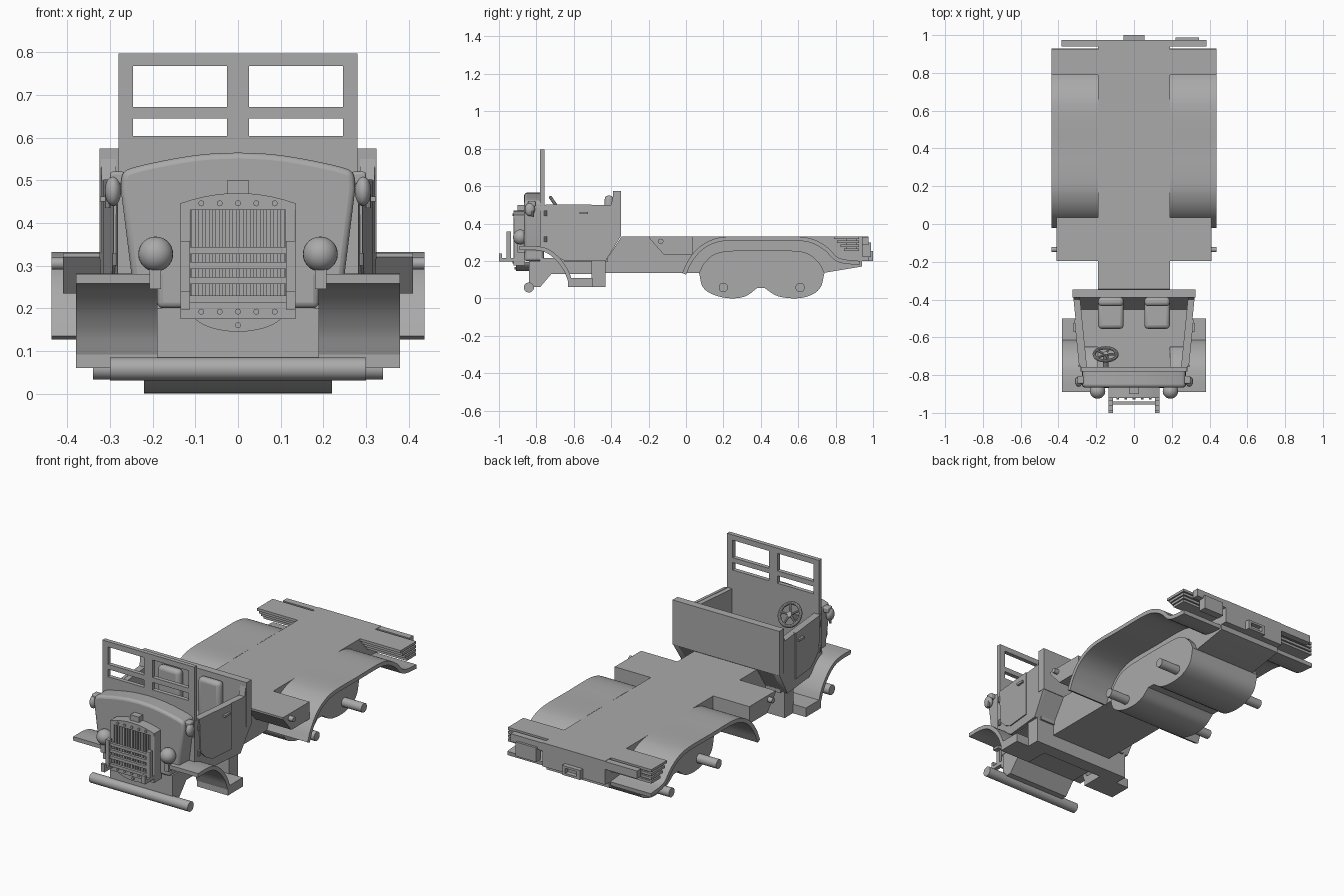
import bpy, bmesh, math
from mathutils import Vector, Matrix

cube = bpy.data.objects.get("Cube")
if cube:
    bpy.data.objects.remove(cube, do_unlink=True)

grey = bpy.data.materials.new("primer_grey")
grey.use_nodes = True
colour = (0.4, 0.4, 0.4, 1)
grey.diffuse_color = colour
grey.node_tree.nodes["Principled BSDF"].inputs["Base Color"].default_value = colour


def finish(name, bm, bevel=0):
    bmesh.ops.recalc_face_normals(bm, faces=bm.faces)
    mesh = bpy.data.meshes.new(name)
    bm.to_mesh(mesh)
    bm.free()
    mesh.materials.append(grey)
    obj = bpy.data.objects.new(name, mesh)
    bpy.context.collection.objects.link(obj)
    if bevel:
        mod = obj.modifiers.new("soft_edges", "BEVEL")
        mod.width, mod.segments, mod.limit_method = bevel, 3, "ANGLE"
        mod.angle_limit = math.radians(50)
    return obj


def prism(name, profile, lo, hi, axis="x", bevel=0, warp=None):
    """Extrude a closed 2D profile along an axis."""
    place = {"x": lambda p, d: (d, p[0], p[1]), "y": lambda p, d: (p[0], d, p[1])}[axis]
    bm = bmesh.new()
    face = bm.faces.new([bm.verts.new(place(p, lo)) for p in profile])
    out = bmesh.ops.extrude_face_region(bm, geom=[face])
    move = Vector(place((0, 0), hi - lo))
    bmesh.ops.translate(bm, vec=move, verts=[v for v in out["geom"] if isinstance(v, bmesh.types.BMVert)])
    if warp:
        for v in bm.verts:
            v.co = warp(v.co)
    return finish(name, bm, bevel)


def box(name, x, y, z, bevel=0):
    return prism(name, [(x[0], z[0]), (x[1], z[0]), (x[1], z[1]), (x[0], z[1])], y[0], y[1], "y", bevel)


def rod(name, a, b, r, sides=20):
    a, b = Vector(a), Vector(b)
    bm = bmesh.new()
    turn = (b - a).to_track_quat("Z", "Y").to_matrix().to_4x4()
    bmesh.ops.create_cone(bm, cap_ends=True, segments=sides, radius1=r, radius2=r,
                          depth=(b - a).length, matrix=Matrix.Translation((a + b) / 2) @ turn)
    return finish(name, bm)


def ball(name, centre, size):
    bm = bmesh.new()
    bmesh.ops.create_uvsphere(bm, u_segments=24, v_segments=14, radius=1,
                              matrix=Matrix.Translation(centre) @ Matrix.Diagonal((*size, 1)))
    return finish(name, bm)


def smooth_path(pts, steps=5):
    """Catmull-Rom curve through the points."""
    p = [Vector(q) for q in pts]
    p = [2 * p[0] - p[1]] + p + [2 * p[-1] - p[-2]]
    out = []
    for a, b, c, d in zip(p, p[1:], p[2:], p[3:]):
        for i in range(steps):
            t = i / steps
            out.append(0.5 * (2 * b + (c - a) * t + (2 * a - 5 * b + 4 * c - d) * t * t
                              + (3 * b - a - 3 * c + d) * t ** 3))
    return out + [p[-2]]


def ribbon(path, t):
    """Closed profile of a curved sheet lying below the path."""
    under = []
    for i, q in enumerate(path):
        d = (path[min(i + 1, len(path) - 1)] - path[max(i - 1, 0)]).normalized()
        under.append(q + Vector((d.y, -d.x)) * t)
    return path + under[::-1]


def span(s, a, b):
    return tuple(sorted((s * a, s * b)))


sides = (("right", -1), ("left", 1))

# Chassis and flat deck
prism("chassis", [(-.43, .135), (.73, .135), (.94, .17), (.94, .21), (-.43, .21)], -.19, .19)
prism("deck", [(-.43, .2), (-.345, .33), (.975, .33), (.975, .2)], -.19, .19)
prism("front_chassis", [(-.84, .2), (-.84, .06), (-.78, .06), (-.72, .13), (-.43, .13), (-.43, .2)], -.19, .19)
box("cross_block", (-.3, .3), (-.505, -.43), (.06, .2))
rod("bumper", (-.3, -.84, .058), (.3, -.84, .058), .027, 28)
lobes = smooth_path([(.07, .135), (.09, .06), (.15, .018), (.24, 0), (.32, .012), (.38, .055)])
lobes += smooth_path([(.42, .055), (.49, .012), (.59, 0), (.67, .018), (.72, .06), (.74, .135)])
lobes += smooth_path([(.72, .18), (.66, .235), (.56, .255), (.26, .255), (.15, .235), (.09, .18)])
prism("tandem_housing", lobes, -.22, .22)

# Fenders, steps, side boxes and slatted rear corners
front_arch = ribbon(smooth_path([(-.89, .28), (-.81, .28), (-.74, .265), (-.68, .22), (-.635, .16), (-.61, .1)]), .022)
rear_arch = ribbon(smooth_path([(-.02, .135), (.01, .2), (.06, .265), (.13, .31), (.22, .33), (.4, .33),
                                (.6, .33), (.69, .312), (.76, .27), (.82, .215), (.93, .2)]), .022)
for side, s in sides:
    prism(side + "_front_fender", front_arch, *span(s, .19, .38))
    box(side + "_step", span(s, .19, .38), (-.63, -.5), (.06, .11))
    prism(side + "_rear_fender", rear_arch, *span(s, .19, .437))
    prism(side + "_side_box", [(-.195, .33), (.035, .33), (.035, .235), (-.12, .235), (-.195, .32)],
          *span(s, .18, .41))
    rod(side + "_filler_cap", (s * .4, -.135, .305), (s * .437, -.135, .305), .014)
    for y in (.2, .61):
        rod(side + "_axle_stub", (s * .2, y, .058), (s * .34, y, .058), .025)
    for i in range(4):
        top = .33 - i * .021
        box(side + "_rear_slat", span(s, .18, .437), (.79 + i * .018, .925), (top - .014, top))
    box(side + "_slat_core", span(s, .18, .415), (.855, .915), (.255, .32))

# Tail bar, hitch and lamp
box("tail_bar", (-.385, .385), (.94, .975), (.285, .328))
box("tail_lamp", (.22, .345), (.945, .988), (.22, .298))
for z in (.2, .24):
    box("hitch_rail", (-.055, .055), (.94, 1), (z, z + .012))
for s in (-1, 1):
    box("hitch_cheek", span(s, .035, .055), (.94, 1), (.2, .252))

# Cowl with a gently arched top
roof = smooth_path([(.275, .48), (.27, .515), (.245, .53), (.16, .549), (.08, .561), (0, .565)])
half = [Vector((.19, .2)), Vector((.19, .265)), Vector((.248, .265))] + roof
prism("cowl", half + [Vector((-q.x, q.y)) for q in half[-2::-1]], -.865, -.76, "y", .014)

# Windscreen panel with four openings
box("dash_panel", (-.28, .28), (-.78, -.757), (.27, .604))
for x0, x1 in ((-.28, -.246), (-.026, .026), (.246, .28)):
    box("windscreen_post", (x0, x1), (-.78, -.757), (.604, .797))
for z0, z1 in ((.645, .672), (.768, .797)):
    box("windscreen_rail", (-.28, .28), (-.78, -.757), (z0, z1))


# Cab tub, widening toward the rear
def flare(s):
    return lambda co: Vector((co.x + s * (.282 + .1 * (co.y + .78)), co.y, co.z))


wall = [(-.78, .275), (-.7, .23), (-.65, .2), (-.43, .2), (-.35, .33), (-.35, .575),
        (-.385, .575), (-.4, .5), (-.78, .5)]
door = [(-.75, .502), (-.505, .502), (-.505, .25), (-.655, .25), (-.7, .275), (-.74, .315)]
for side, s in sides:
    prism(side + "_cab_wall", wall, *span(s, -.035, 0), warp=flare(s))
    prism(side + "_door", door, *span(s, -.01, .006), warp=flare(s))
    box(side + "_door_handle", span(s, .3, .323), (-.57, -.525), (.45, .462))
    for z in (.3, .44):
        rod(side + "_hinge", (s * .288, -.75, z), (s * .288, -.75, z + .03), .008, 10)
box("rear_wall", (-.325, .325), (-.39, -.347), (.33, .575))
prism("rear_wall_foot", [(-.43, .2), (-.35, .33), (-.39, .34), (-.46, .2)], -.31, .31)
box("cab_floor", (-.28, .28), (-.65, -.42), (.195, .215))
box("toe_board", (-.19, .19), (-.78, -.63), (.195, .215))

# Seats
for side, s in sides:
    box(side + "_seat_cushion", span(s, .055, .19), (-.555, -.4), (.26, .35), .02)
    box(side + "_seat_back", span(s, .055, .19), (-.435, -.388), (.3, .55), .02)

# Steering wheel
hub = Vector((-.15, -.69, .49))
tilt = Matrix.Rotation(math.radians(-55), 3, "X")
bpy.ops.mesh.primitive_torus_add(location=hub, rotation=(math.radians(-55), 0, 0), major_radius=.06,
                                 minor_radius=.009, major_segments=32, minor_segments=10)
wheel = bpy.context.object
wheel.name = "steering_wheel"
wheel.data.materials.append(grey)
rod("steering_column", hub + tilt @ Vector((0, 0, .008)), hub + tilt @ Vector((0, 0, -.11)), .014)
for i in range(5):
    a = math.tau * i / 5
    rod("wheel_spoke", hub, hub + tilt @ Vector((.06 * math.cos(a), .06 * math.sin(a), 0)), .006, 8)

# Radiator grille
arch = [(.135 - .027 * i, .47 - .024 * ((5 - i) / 5) ** 2) for i in range(11)]
box("grille_back", (-.125, .125), (-.9, -.86), (.18, .44))
prism("grille_top", [(-.135, .43), (.135, .43)] + arch, -.922, -.86, "y")
box("grille_bottom", (-.135, .135), (-.922, -.86), (.175, .215))
for s in (-1, 1):
    box("grille_cheek", span(s, .111, .135), (-.922, -.86), (.175, .445), .004)
for i in range(14):
    x = -.104 + i * .016
    box("grille_slat", (x - .005, x + .005), (-.915, -.89), (.21, .435))
chin = [(.11 * math.cos(a), .195 - .05 * math.sin(a)) for a in (math.pi * i / 16 for i in range(17))]
prism("nose_plate", chin, -.91, -.84, "y")
box("radiator_cap", (-.026, .026), (-.9, -.86), (.465, .5))
for x in (-.086, -.043, 0, .043, .086):
    for z in (.446, .192):
        rod("grille_bolt", (x, -.928, z), (x, -.91, z), .007, 10)
rod("nose_bolt", (0, -.918, .16), (0, -.9, .16), .007, 10)

# Brush guard
for side, s in sides:
    box(side + "_guard_post", span(s, .112, .135), (-.96, -.935), (.2, .358))
    box(side + "_guard_foot", span(s, .112, .135), (-1, -.9), (.197, .216))
    box(side + "_guard_hook", span(s, .112, .135), (-1, -.985), (.197, .24))
for z in (.222, .265, .3, .335):
    box("guard_bar", (-.125, .125), (-.955, -.94), (z - .008, z + .008))

# Head lamps and side lamps
for side, s in sides:
    ball(side + "_head_lamp", (s * .193, -.885, .327), (.041, .04, .041))
    box(side + "_lamp_bracket", span(s, .18, .207), (-.9, -.86), (.245, .3))
    ball(side + "_side_lamp", (s * .293, -.835, .475), (.019, .027, .035))
    box(side + "_side_lamp_bracket", span(s, .265, .3), (-.845, -.805), (.49, .52), .006)
    rod(side + "_side_lamp_stem", (s * .305, -.82, .435), (s * .305, -.82, .47), .007, 10)

bpy.ops.object.select_all(action="DESELECT")
for obj in bpy.context.scene.objects:
    if obj.type == "MESH" and grey.name in obj.data.materials:
        obj.select_set(True)
        bpy.context.view_layer.objects.active = obj
bpy.ops.object.shade_smooth_by_angle(angle=math.radians(32))
